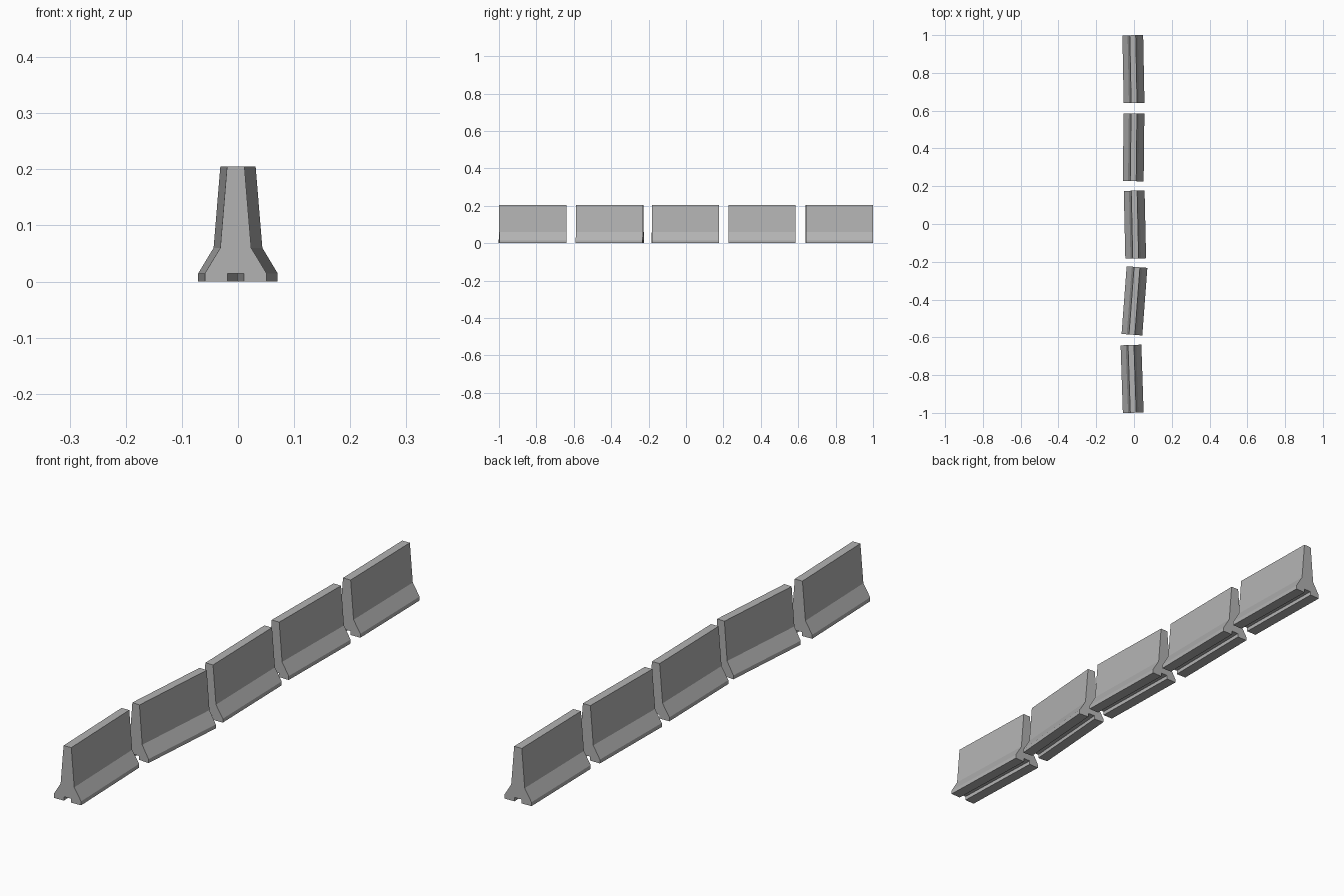
import bpy
import bmesh
from math import atan2

cube = bpy.data.objects.get("Cube")
if cube:
    bpy.data.objects.remove(cube, do_unlink=True)

# Concrete colour
concrete = bpy.data.materials.new("concrete_grey")
concrete.use_nodes = True
colour = (0.45, 0.45, 0.45, 1)
concrete.diffuse_color = colour
concrete.node_tree.nodes["Principled BSDF"].inputs["Base Color"].default_value = colour

LENGTH = 0.359

# Right half of the cross-section (x, z), from the drain channel to the top
half = [(0.0143, 0.0145), (0.0143, 0), (0.055, 0),
        (0.055, 0.0145), (0.0275, 0.06), (0.0155, 0.205)]
profile = half + [(-x, z) for x, z in reversed(half)]


def barrier(name, x, y, lean):
    """Extrude the section along y; lean is the sideways drift over the length."""
    bm = bmesh.new()
    end = bm.faces.new([bm.verts.new((px, -LENGTH / 2, pz)) for px, pz in profile])
    moved = bmesh.ops.extrude_face_region(bm, geom=[end], use_keep_orig=True)["geom"]
    bmesh.ops.translate(bm, vec=(0, LENGTH, 0),
                        verts=[v for v in moved if isinstance(v, bmesh.types.BMVert)])
    bmesh.ops.recalc_face_normals(bm, faces=bm.faces)
    mesh = bpy.data.meshes.new(name)
    bm.to_mesh(mesh)
    bm.free()
    mesh.materials.append(concrete)
    obj = bpy.data.objects.new(name, mesh)
    obj.location = (x, y, 0)
    obj.rotation_euler.z = -atan2(lean, LENGTH)
    bpy.context.collection.objects.link(obj)


# Loose row of barriers, front to back
row = [(-0.010, -0.82, -0.012), (0.0025, -0.407, 0.027), (0.005, -0.003, -0.008),
       (-0.002, 0.406, 0.004), (-0.003, 0.82, -0.007)]
for i, (x, y, lean) in enumerate(row, 1):
    barrier(f"road_barrier_{i}", x, y, lean)
